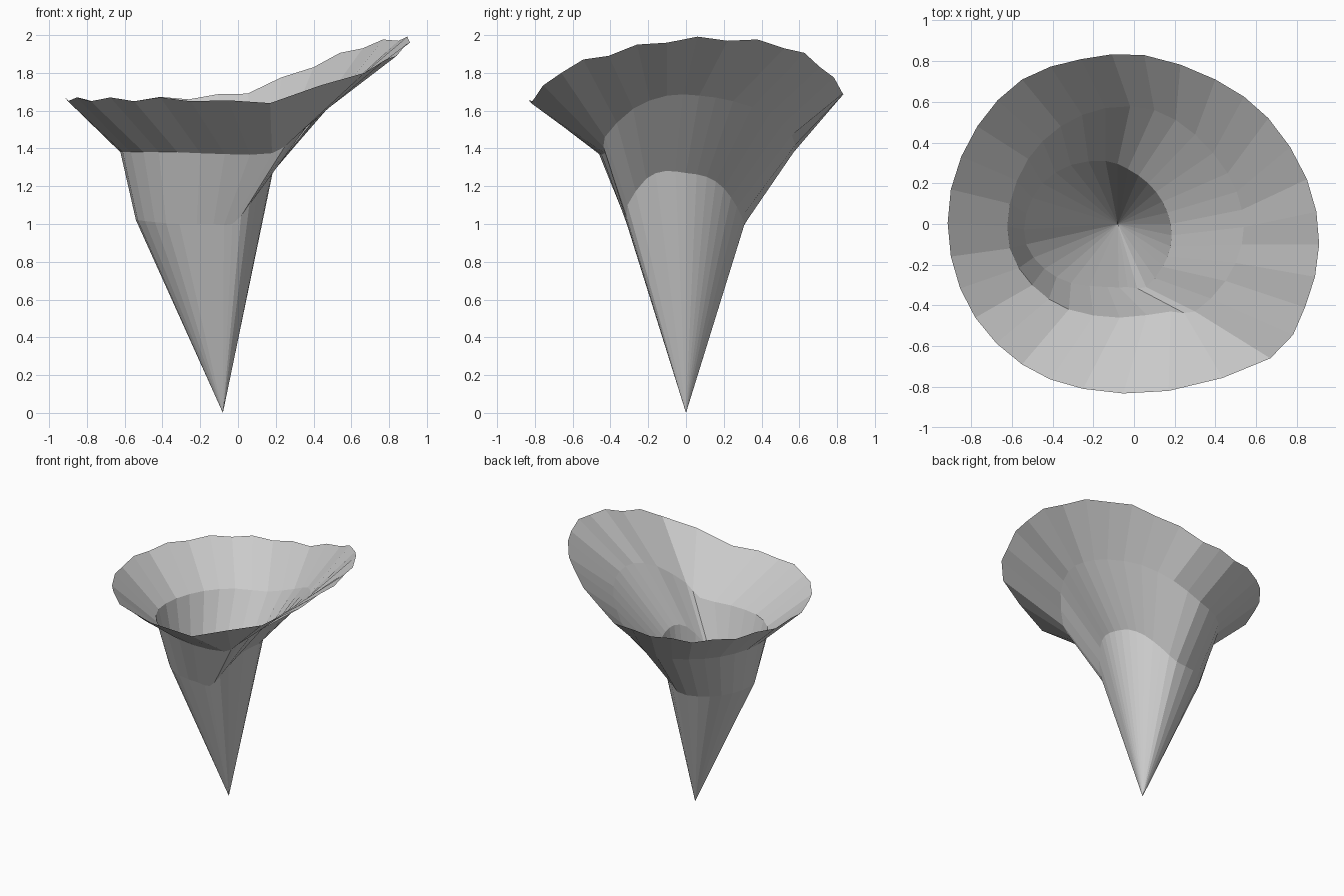
import bpy, bmesh
from mathutils import Vector

# Control stations, counter-clockwise from the front seam
rim = [(.67,-.66,1.80), (.84,-.41,1.89), (.91,-.10,1.96), (.85,.22,1.97),
       (.66,.52,1.93), (.40,.71,1.83), (.05,.83,1.69), (-.26,.81,1.66),
       (-.55,.71,1.65), (-.77,.48,1.65), (-.90,.17,1.65), (-.90,-.16,1.65),
       (-.78,-.46,1.65), (-.55,-.69,1.65), (-.25,-.81,1.65), (.17,-.82,1.64)]
throat = [(.30,-.43,1.46), (.45,-.28,1.61), (.53,-.10,1.68), (.53,.07,1.68),
          (.46,.25,1.65), (.30,.44,1.58), (.10,.56,1.47), (-.14,.57,1.38),
          (-.36,.48,1.38), (-.52,.32,1.38), (-.61,.10,1.38), (-.61,-.12,1.38),
          (-.50,-.30,1.38), (-.32,-.42,1.38), (-.07,-.46,1.37), (.18,-.43,1.375)]
waist = [(.06,-.31,1.10), (.14,-.21,1.24), (.18,-.11,1.28), (.18,0,1.27),
         (.14,.11,1.25), (.07,.20,1.19), (-.03,.27,1.09), (-.14,.31,1.0),
         (-.31,.29,1.0), (-.45,.20,1.01), (-.53,.05,1.02), (-.53,-.10,1.02),
         (-.44,-.22,1.01), (-.31,-.29,1.0), (-.13,-.31,1.0), (-.03,-.31,1.0)]


def loop(points, ripple=0):
    """Double the stations with a smooth midpoint; ripple lifts the midpoints."""
    p = [Vector(q) for q in points]
    n = len(p)
    out = []
    for i in range(n):
        a, b, c, d = p[i - 1], p[i], p[(i + 1) % n], p[(i + 2) % n]
        out += [b, (9 * (b + c) - a - d) / 16 + Vector((0, 0, ripple))]
    return out + [p[0].copy()]     # rolled sheet: seam edge stays open


# Rolled funnel petal, a single thin sheet
bm = bmesh.new()
tip = bm.verts.new((-.08, 0, 0))
rows = [[bm.verts.new(v) for v in loop(pts, r)]
        for pts, r in ((waist, 0), (throat, 0), (rim, .02))]
for i in range(len(rows[0]) - 1):
    bm.faces.new((tip, rows[0][i + 1], rows[0][i]))
    for lo, hi in zip(rows, rows[1:]):
        bm.faces.new((lo[i], lo[i + 1], hi[i + 1], hi[i]))
me = bpy.data.meshes.new("funnel_petal")
bm.to_mesh(me)
bm.free()
petal = bpy.data.objects.new("funnel_petal", me)
bpy.context.collection.objects.link(petal)
